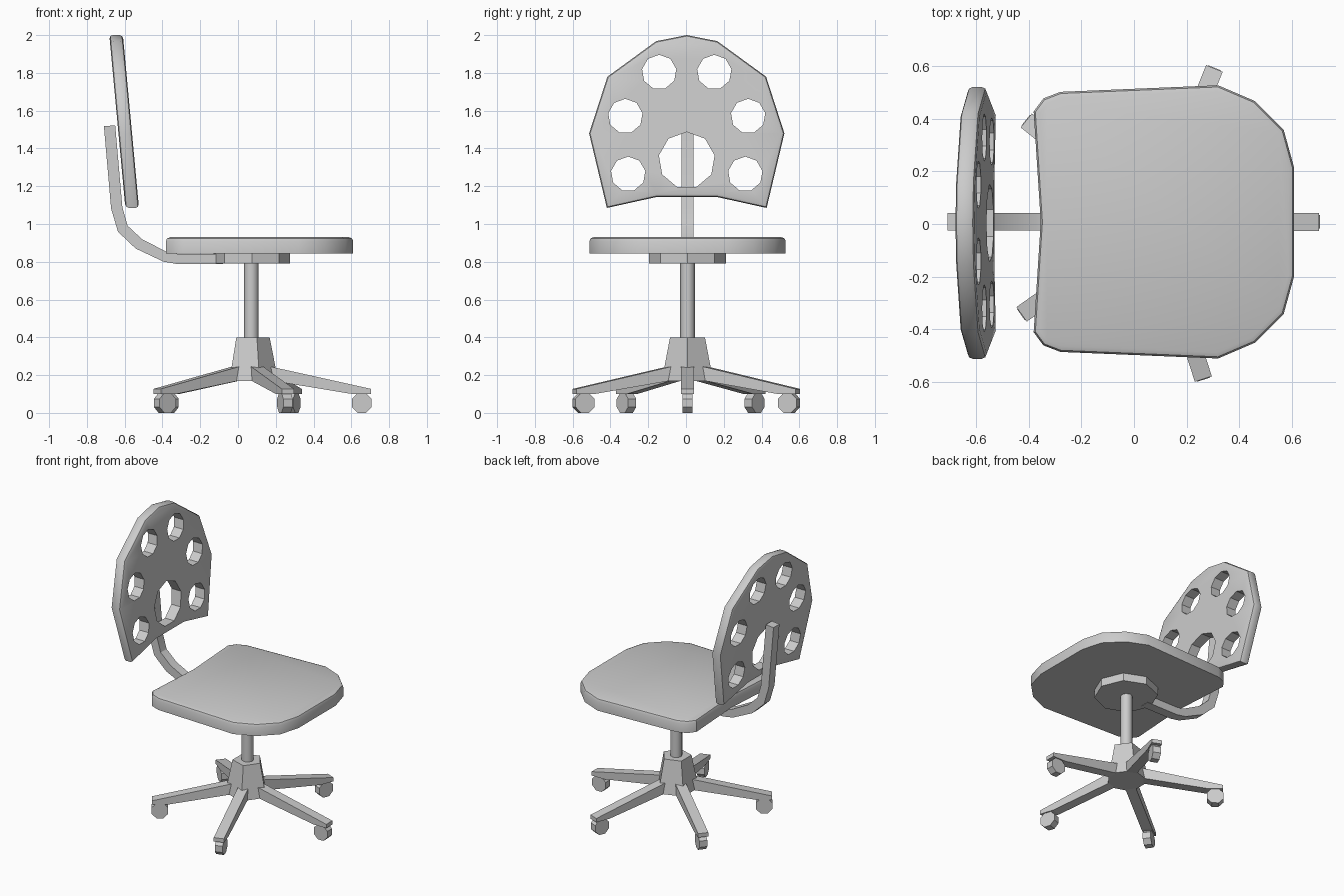
import bpy, bmesh
from math import sin, cos, pi, atan2, hypot, radians
from mathutils import Matrix, Vector

if "Cube" in bpy.data.objects:
    bpy.data.objects.remove(bpy.data.objects["Cube"])

CX, CY = 0.07, 0.008          # centre of the column


def ngon(n, r, u=0, v=0, start=0):
    return [(u + r * cos(start + 2 * pi * i / n), v + r * sin(start + 2 * pi * i / n)) for i in range(n)]


def add_prism(bm, pts, w0, w1, place, taper=1.0, centre=(0, 0)):
    """Extrude a 2D outline from w0 to w1; place(u, v, w) gives the 3D position."""
    far = [(centre[0] + (u - centre[0]) * taper, centre[1] + (v - centre[1]) * taper) for u, v in pts]
    a = [bm.verts.new(place(u, v, w0)) for u, v in pts]
    b = [bm.verts.new(place(u, v, w1)) for u, v in far]
    caps = bm.faces.new(a), bm.faces.new(b)
    for i in range(len(a)):
        j = (i + 1) % len(a)
        bm.faces.new((a[i], a[j], b[j], b[i]))
    bmesh.ops.recalc_face_normals(bm, faces=bm.faces[:])
    return caps


def bevel_rims(bm, caps, width, segments=2):
    edges = list({e for f in caps for e in f.edges})
    bmesh.ops.bevel(bm, geom=edges, offset=width, segments=segments, profile=0.5, affect='EDGES')


def finish(bm, name, smooth=None):
    me = bpy.data.meshes.new(name)
    bm.to_mesh(me)
    bm.free()
    ob = bpy.data.objects.new(name, me)
    bpy.context.collection.objects.link(ob)
    if smooth:
        smooth_by_angle(ob, smooth)
    return ob


def activate(ob):
    bpy.ops.object.select_all(action='DESELECT')
    ob.select_set(True)
    bpy.context.view_layer.objects.active = ob


def smooth_by_angle(ob, degrees):
    activate(ob)
    bpy.ops.object.shade_smooth_by_angle(angle=radians(degrees))


def flat(u, v, w):             # outline in plan, extruded upwards
    return (u, v, w)


def side(u, v, w):             # outline in x-z, extruded across y
    return (u, w + CY, v)


def tilted(u, v, w):           # outline in y-z, leaning back with height
    return (w - 0.597 - 0.093 * (v - 1.48), u + CY - 0.004, v)


# seat: half outline mirrored, rounded top rim
half = [(0.61, 0.205), (0.57, 0.35), (0.46, 0.46), (0.32, 0.52), (-0.28, 0.495),
        (-0.345, 0.47), (-0.382, 0.42)]
outline = half + [(-0.355, 0)] + [(x, -y) for x, y in reversed(half)]
bm = bmesh.new()
caps = add_prism(bm, [(x, y + CY) for x, y in outline], 0.845, 0.93, flat)
bevel_rims(bm, caps[1:], 0.022)
finish(bm, "seat", 35)

# backrest: mirrored outline with rounded rims
half = [(0.162, 1.968), (0.42, 1.78), (0.517, 1.48), (0.423, 1.085), (0.16, 1.143)]
outline = [(0, 2.0)] + half + [(-y, z) for y, z in reversed(half)]
bm = bmesh.new()
bevel_rims(bm, add_prism(bm, outline, -0.036, 0.036, tilted), 0.018)
backrest = finish(bm, "backrest")

# backrest holes: one large, three mirrored pairs
bm = bmesh.new()
add_prism(bm, ngon(9, 0.15, 0, 1.337, pi / 2), -0.2, 0.2, tilted)
for s in (-1, 1):
    for y, z in ((0.146, 1.804), (0.325, 1.571), (0.31, 1.265)):
        add_prism(bm, ngon(9, 0.092, s * y, z, pi / 2), -0.2, 0.2, tilted)
cutter = finish(bm, "hole_cutter")
cutter.hide_render = True
mod = backrest.modifiers.new("holes", 'BOOLEAN')
mod.operation = 'DIFFERENCE'
mod.solver = 'EXACT'
mod.object = cutter
activate(backrest)
bpy.ops.object.modifier_apply(modifier=mod.name)
bpy.data.objects.remove(cutter)
smooth_by_angle(backrest, 35)

# back support: bent flat bar, swept along its side path
path = [Vector(p) for p in ((-0.68, 1.52), (-0.642, 1.085), (-0.61, 0.975), (-0.525, 0.895),
                            (-0.385, 0.826), (-0.32, 0.815), (-0.08, 0.815))]
left, right = [], []
for i, p in enumerate(path):
    t = (path[min(i + 1, len(path) - 1)] - path[max(i - 1, 0)]).normalized()
    n = Vector((-t.y, t.x)) * (0.03 if i < 4 else 0.027)
    left.append(tuple(p + n))
    right.append(tuple(p - n))
bm = bmesh.new()
add_prism(bm, left + right[::-1], -0.033, 0.033, side)
finish(bm, "back_support", 30)

# plate under the seat, gas column, tapered pentagonal hub
bm = bmesh.new()
add_prism(bm, ngon(8, 0.203, CX + 0.003, CY), 0.79, 0.846, flat)
finish(bm, "seat_plate")
bm = bmesh.new()
add_prism(bm, ngon(8, 0.039, CX, CY), 0.35, 0.8, flat)
finish(bm, "column", 50)
bm = bmesh.new()
add_prism(bm, ngon(5, 0.143, CX, CY), 0.17, 0.40, flat, 0.68, (CX, CY))
finish(bm, "hub")

# five legs with a caster at each tip
tips = [(0.705, 0.008), (0.306, 0.592), (-0.41, 0.394), (-0.428, -0.344), (0.264, -0.59)]
for i, (tx, ty) in enumerate(tips):
    dx, dy = tx - CX, ty - CY
    length = hypot(dx, dy)
    turn = Matrix.Translation((CX, CY, 0)) @ Matrix.Rotation(atan2(dy, dx), 4, 'Z')

    def radial(u, v, w):
        return turn @ Vector((u, w, v))

    bm = bmesh.new()
    profile = [(0.08, 0.25), (length, 0.127), (length, 0.10), (length - 0.1, 0.10), (0.08, 0.175)]
    add_prism(bm, profile, -0.034, 0.034, radial)
    finish(bm, f"leg_{i + 1}")
    bm = bmesh.new()
    add_prism(bm, ngon(8, 0.057, length - 0.05, 0.0527, pi / 8), -0.026, 0.026, radial)
    finish(bm, f"caster_{i + 1}")
